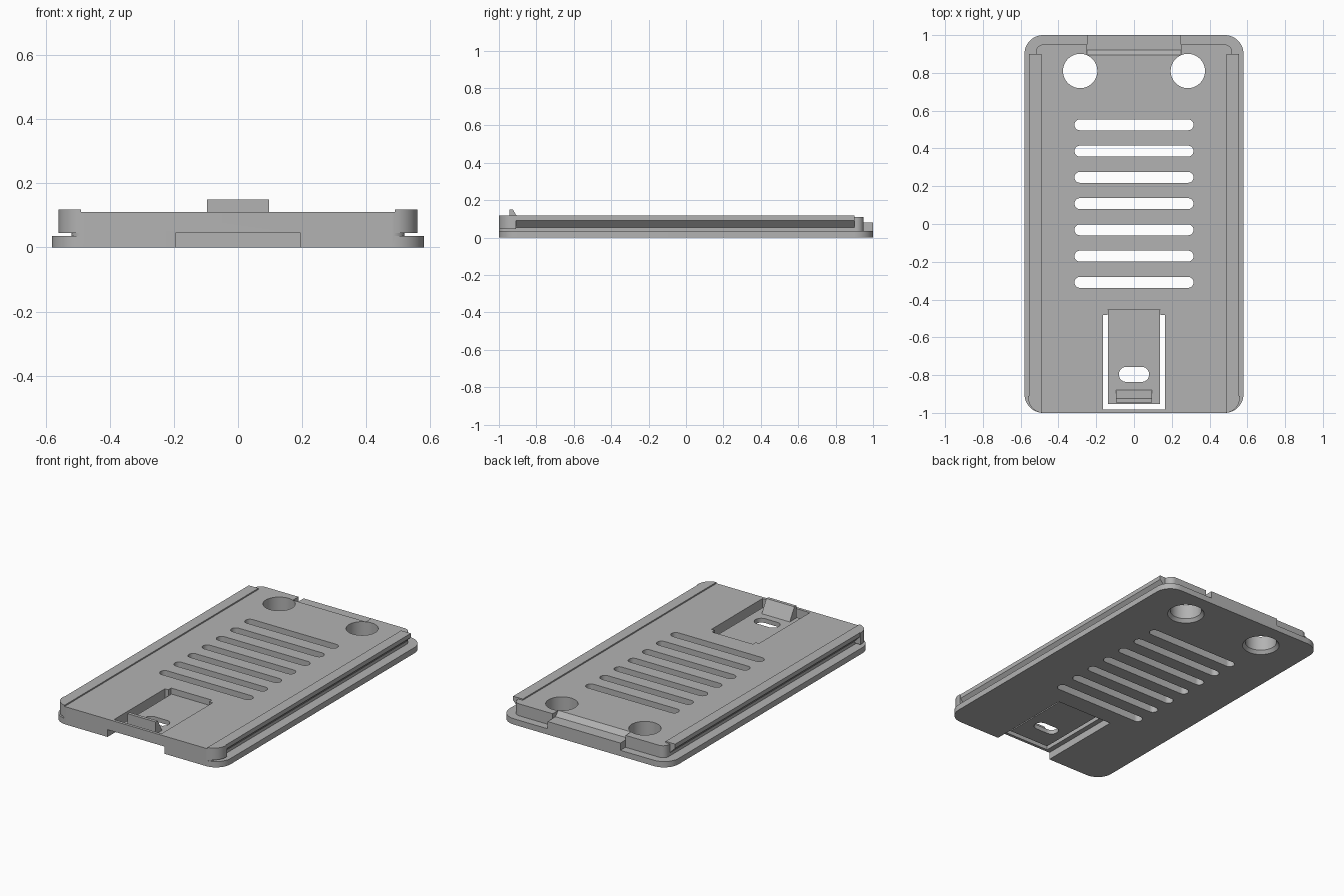
import bpy, bmesh
from math import sin, cos, pi, radians

cube = bpy.data.objects.get("Cube")
if cube:
    bpy.data.objects.remove(cube, do_unlink=True)

grey = bpy.data.materials.new("plain_grey")
grey.use_nodes = True
COLOUR = (0.45, 0.45, 0.45, 1)
grey.diffuse_color = COLOUR
grey.node_tree.nodes["Principled BSDF"].inputs["Base Color"].default_value = COLOUR


def arc(cx, cy, r, a0, a1, n=12):
    angles = [radians(a0 + (a1 - a0) * i / n) for i in range(n + 1)]
    return [(cx + r * cos(a), cy + r * sin(a)) for a in angles]


def rounded(x0, x1, y0, y1, r, n=12):
    """Outline of a rectangle with rounded corners."""
    pts = []
    corners = [(x1 - r, y1 - r), (x0 + r, y1 - r), (x0 + r, y0 + r), (x1 - r, y0 + r)]
    for i, (cx, cy) in enumerate(corners):
        pts += arc(cx, cy, r, 90 * i, 90 * i + 90, n)
    return pts


def prism(name, pts, lo, hi, axis="z"):
    """Extrude an outline along z (xy outline), y (xz outline) or x (yz outline)."""
    place = {"z": lambda a, b, h: (a, b, h),
             "y": lambda a, b, h: (a, h, b),
             "x": lambda a, b, h: (h, a, b)}[axis]
    bm = bmesh.new()
    bottom = [bm.verts.new(place(a, b, lo)) for a, b in pts]
    top = [bm.verts.new(place(a, b, hi)) for a, b in pts]
    bm.faces.new(bottom[::-1])
    bm.faces.new(top)
    for i in range(len(pts)):
        j = (i + 1) % len(pts)
        bm.faces.new((bottom[i], bottom[j], top[j], top[i]))
    bmesh.ops.remove_doubles(bm, verts=bm.verts, dist=1e-5)
    bmesh.ops.recalc_face_normals(bm, faces=bm.faces)
    mesh = bpy.data.meshes.new(name)
    bm.to_mesh(mesh)
    bm.free()
    mesh.materials.append(grey)
    obj = bpy.data.objects.new(name, mesh)
    bpy.context.collection.objects.link(obj)
    return obj


def box(name, x0, x1, y0, y1, z0, z1):
    return prism(name, [(x0, y0), (x1, y0), (x1, y1), (x0, y1)], z0, z1)


def combine(target, other, operation):
    mod = target.modifiers.new("combine", "BOOLEAN")
    mod.operation = operation
    mod.solver = "EXACT"
    mod.object = other
    bpy.context.view_layer.objects.active = target
    bpy.ops.object.modifier_apply(modifier=mod.name)
    bpy.data.objects.remove(other, do_unlink=True)


# Base plate and raised core
body = prism("cover_body", rounded(-0.58, 0.58, -1, 1, 0.1), 0, 0.036)
combine(body, prism("core", rounded(-0.52, 0.52, -1, 0.95, 0.04), 0.02, 0.11), "UNION")

# Undercut side rails and rounded front end caps
rail = [(0.45, 0.05), (0.52, 0.055), (0.556, 0.092), (0.556, 0.118),
        (0.49, 0.118), (0.49, 0.1), (0.45, 0.1)]
cap = [(0.49, -0.91), (0.56, -0.91)] + arc(0.48, -0.92, 0.08, 0, -83)
for s in (1, -1):
    combine(body, prism("rail", [(s * x, z) for x, z in rail], -0.93, 0.9, "y"), "UNION")
    combine(body, prism("cap", [(s * x, y) for x, y in cap], 0.045, 0.118), "UNION")

# Back tab with its sloped step
combine(body, box("tab", -0.25, 0.25, 0.88, 1, 0.02, 0.081), "UNION")
step = [(0.895, 0.2), (0.895, 0.11), (0.922, 0.081), (1.1, 0.081), (1.1, 0.2)]
combine(body, prism("step", step, -0.25, 0.25, "x"), "DIFFERENCE")

# Vent slots
for i in range(7):
    y = 0.525 - 0.139 * i
    combine(body, prism("vent", rounded(-0.315, 0.315, y - 0.029, y + 0.029, 0.0285, 6),
                        -0.1, 0.3), "DIFFERENCE")

# Round holes, flared at the underside
for x in (-0.285, 0.285):
    profile = [(0.107, -0.01), (0.107, 0), (0.091, 0.02), (0.091, 0.3)]
    bm = bmesh.new()
    n = 40
    rings = [[bm.verts.new((x + r * cos(2 * pi * k / n), 0.81 + r * sin(2 * pi * k / n), z))
              for k in range(n)] for r, z in profile]
    for a, b in zip(rings, rings[1:]):
        for k in range(n):
            m = (k + 1) % n
            bm.faces.new((a[k], a[m], b[m], b[k]))
    bm.faces.new(rings[0][::-1])
    bm.faces.new(rings[-1])
    bmesh.ops.recalc_face_normals(bm, faces=bm.faces)
    mesh = bpy.data.meshes.new("hole")
    bm.to_mesh(mesh)
    bm.free()
    mesh.materials.append(grey)
    hole = bpy.data.objects.new("hole", mesh)
    bpy.context.collection.objects.link(hole)
    combine(body, hole, "DIFFERENCE")

# Underside recess and latch opening
combine(body, box("recess", -0.195, 0.195, -1.1, -0.45, -0.1, 0.045), "DIFFERENCE")
combine(body, box("pocket", -0.14, 0.14, -0.97, -0.455, -0.1, 0.3), "DIFFERENCE")
combine(body, box("opening", -0.163, 0.163, -0.982, -0.483, -0.1, 0.3), "DIFFERENCE")

# Flexible latch tongue with finger slot and hook
tongue = box("latch_tongue", -0.138, 0.138, -0.953, -0.44, 0.046, 0.073)
hook = [(-0.945, 0.06), (-0.945, 0.15), (-0.925, 0.15), (-0.88, 0.073), (-0.88, 0.06)]
combine(tongue, prism("hook", hook, -0.096, 0.096, "x"), "UNION")
combine(tongue, prism("slot", rounded(-0.08, 0.08, -0.836, -0.756, 0.039, 8), 0, 0.3),
        "DIFFERENCE")

# Smooth the curved walls, keep the edges crisp
for obj in (body, tongue):
    bpy.ops.object.select_all(action="DESELECT")
    obj.select_set(True)
    bpy.context.view_layer.objects.active = obj
    bpy.ops.object.shade_smooth_by_angle(angle=radians(30))
